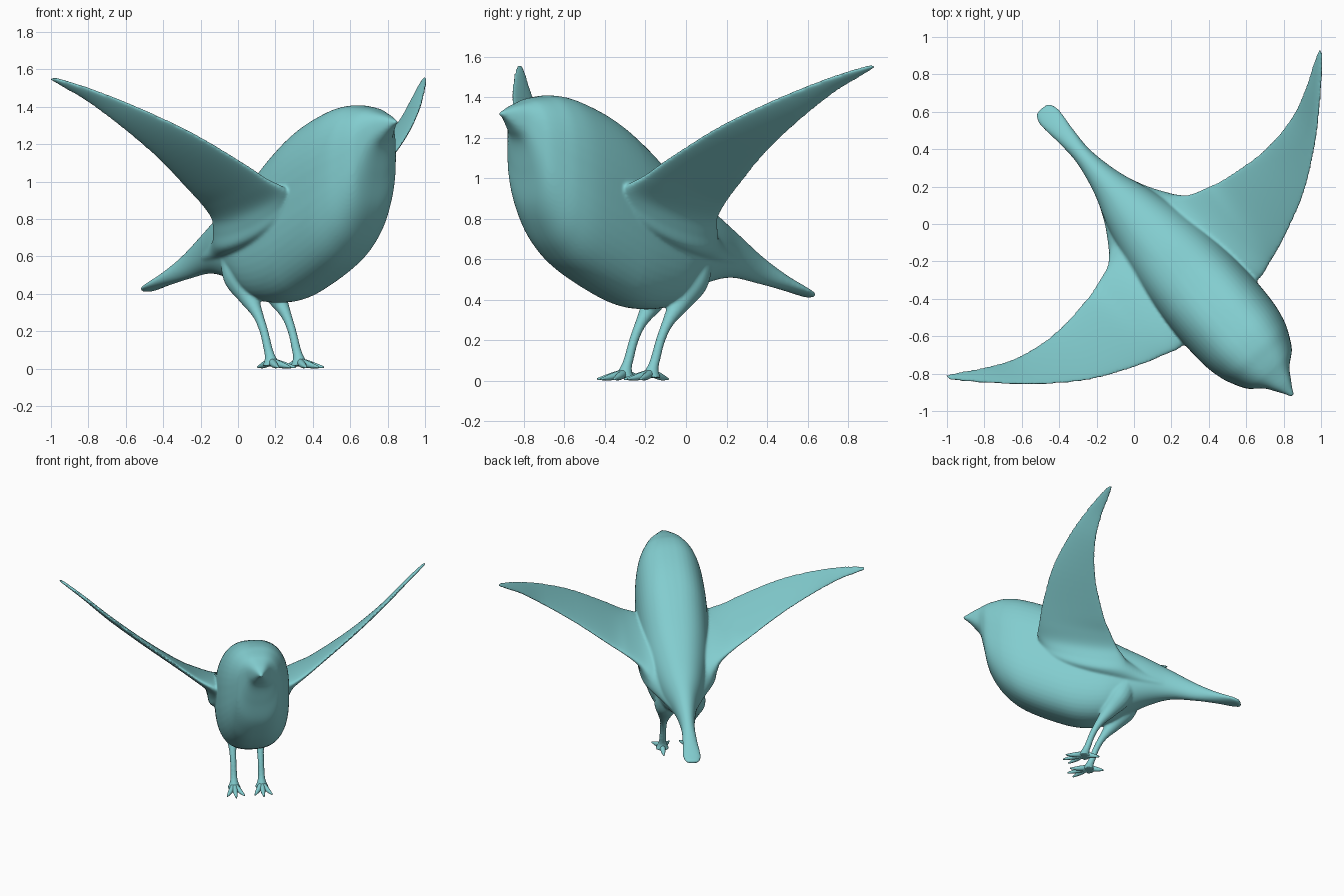
import bpy, bmesh, math
from mathutils import Vector

if "Cube" in bpy.data.objects:
    bpy.data.objects.remove(bpy.data.objects["Cube"])

FWD = Vector((0.658, -0.753, 0))    # heading of the bird
SIDE = Vector((0.753, 0.658, 0))    # its lateral axis
UP = Vector((0, 0, 1))
OFFSET = 0.035                      # symmetry plane offset


def place(l, s, z):
    """Bird coordinates (lateral, forward, height) to world."""
    return SIDE * (l + OFFSET) + FWD * s + UP * z


def dense(rows, n=6):
    """Smooth interpolation through rows of numbers."""
    out = []
    for i in range(len(rows) - 1):
        a, b = rows[max(i - 1, 0)], rows[i]
        c, d = rows[i + 1], rows[min(i + 2, len(rows) - 1)]
        for k in range(n):
            t = k / n
            out.append([0.5 * (2 * q + (r - p) * t + (2 * p - 5 * q + 4 * r - w) * t * t
                               + (3 * q - p - 3 * r + w) * t ** 3)
                        for p, q, r, w in zip(a, b, c, d)])
    return out + [list(rows[-1])]


def loft(bm, rings):
    """Closed skin over a list of rings of (l, s, z) points."""
    vs = [[bm.verts.new(place(*p)) for p in ring] for ring in rings]
    n = len(vs[0])
    for a, b in zip(vs, vs[1:]):
        for i in range(n):
            j = (i + 1) % n
            bm.faces.new((a[i], a[j], b[j], b[i]))
    bm.faces.new(vs[0][::-1])
    bm.faces.new(vs[-1])


def angles(n):
    return [2 * math.pi * i / n for i in range(n)]


def power(v, e):
    return math.copysign(abs(v) ** e, v)


def boxiness(s):
    """Round at the tail, squarer towards the breast and head."""
    return 0.95 - 0.2 * min(max((s + 0.2) / 0.7, 0), 1)


def tube(bm, rows, n=16):
    """Round limb through rows of (l, s, z, radius)."""
    rings = []
    for i, (l, s, z, r) in enumerate(rows):
        a, b = rows[max(i - 1, 0)], rows[min(i + 1, len(rows) - 1)]
        d = Vector(b[:3]) - Vector(a[:3])
        d.normalize()
        ref = Vector((1, 0, 0)) if abs(d.x) < 0.8 else Vector((0, 0, 1))
        u = d.cross(ref).normalized()
        v = d.cross(u)
        c = Vector((l, s, z))
        rings.append([c + (u * math.cos(t) + v * math.sin(t)) * r for t in angles(n)])
    loft(bm, rings)


def finish(bm, name, mat):
    bmesh.ops.recalc_face_normals(bm, faces=bm.faces)
    for f in bm.faces:
        f.smooth = True
    me = bpy.data.meshes.new(name)
    bm.to_mesh(me)
    bm.free()
    me.materials.append(mat)
    ob = bpy.data.objects.new(name, me)
    bpy.context.collection.objects.link(ob)
    return ob


teal = bpy.data.materials.new("pale_teal")
teal.diffuse_color = (0.225, 0.61, 0.625, 1)
teal.use_nodes = True
teal.node_tree.nodes["Principled BSDF"].inputs["Base Color"].default_value = teal.diffuse_color

bm = bmesh.new()

# Torso from tail tip to beak: forward, top, bottom, half width
torso = [
    (-.79, .434, .412, .030), (-.775, .442, .410, .053), (-.72, .468, .422, .066),
    (-.60, .53, .448, .054), (-.45, .62, .478, .050), (-.27, .74, .508, .085),
    (-.10, .845, .485, .145), (.05, .93, .43, .19), (.20, 1.025, .36, .225),
    (.40, 1.18, .362, .248), (.60, 1.305, .435, .256), (.80, 1.385, .54, .25),
    (.92, 1.408, .64, .228), (1.0, 1.402, .745, .195), (1.06, 1.392, .87, .16),
    (1.093, 1.382, 1.03, .122), (1.125, 1.372, 1.17, .085), (1.17, 1.358, 1.235, .055),
    (1.22, 1.338, 1.29, .024), (1.25, 1.328, 1.308, .011)]
loft(bm, [[(w * power(math.cos(t), boxiness(s)), s,
            (hi + lo) / 2 + (hi - lo) / 2 * power(math.sin(t), boxiness(s)))
           for t in angles(48)] for s, hi, lo, w in dense(torso)])

# Wings: span, leading forward and height, trailing forward and height, thickness
wing = [
    (.04, .58, .84, -.34, .62, .26), (.12, .61, .86, -.14, .66, .30),
    (.20, .64, .89, -.01, .70, .28), (.24, .652, .925, .035, .75, .20),
    (.29, .662, .962, .075, .81, .12),
    (.38, .635, 1.01, .105, .875, .078), (.50, .595, 1.09, .135, .95, .056),
    (.75, .48, 1.25, .158, 1.13, .042), (.98, .315, 1.385, .122, 1.298, .034),
    (1.15, .16, 1.478, .045, 1.432, .028), (1.25, .06, 1.526, -.015, 1.50, .024),
    (1.325, -.02, 1.556, -.055, 1.55, .018)]
for side in (-1, 1):
    rings = []
    for l, ls, lz, ts, tz, th in dense(wing):
        ring = []
        for t in angles(40):
            c, h = math.cos(t) / 2, math.sin(t) * th / 2
            ring.append((side * (l - .5 * h), (ls + ts) / 2 + (ls - ts) * c,
                         (lz + tz) / 2 + (lz - tz) * c + .85 * h))
        rings.append(ring)
    loft(bm, rings)

# Thighs, shanks and flared ankles: forward, height, radius
leg = [(.03, .60, .07), (.085, .49, .085), (.16, .385, .055), (.235, .29, .030),
       (.285, .20, .024), (.317, .11, .025), (.333, .07, .028), (.343, .035, .040),
       (.345, .014, .052)]
for side in (-1, 1):
    tube(bm, dense([(side * .1, s, z, r) for s, z, r in leg]))

# Fuse into one soft skin
body = finish(bm, "bird_body", teal)
fuse = body.modifiers.new("fuse", 'REMESH')
fuse.mode = 'VOXEL'
fuse.voxel_size = 0.0075
fuse.use_smooth_shade = True
soften = body.modifiers.new("soften", 'SMOOTH')
soften.factor = 0.5
soften.iterations = 14

# Feet: three splayed front toes and a short back toe each
bm = bmesh.new()
for side in (-1, 1):
    for dl, s in ((-.062, .47), (0, .50), (.062, .47), (0, .235)):
        tube(bm, dense([(side * .1, .343, .04, .02),
                        (side * .1 + dl * .5, .343 + (s - .343) * .5, .021, .018),
                        (side * .1 + dl, s, .008, .005)]), 12)
finish(bm, "feet", teal)
